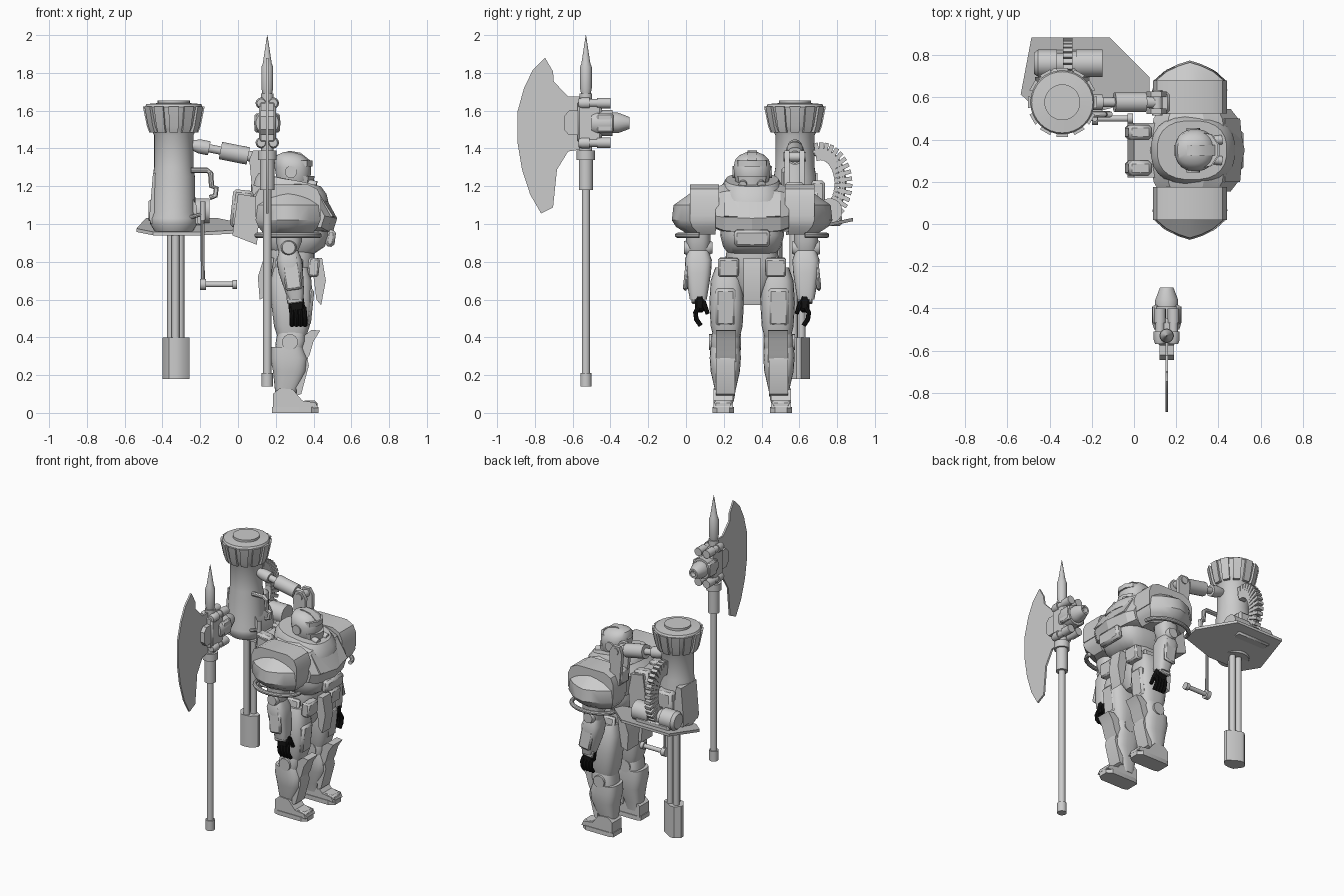
import bpy, bmesh, math
from mathutils import Vector as V, Euler

YC = 0.35  # symmetry plane of the armoured figure


def material(name, c):
    m = bpy.data.materials.new(name)
    m.diffuse_color = (c, c, c, 1)
    return m


GREY = material("light grey", 0.6)
BLACK = material("black", 0.006)


def solid(name, rings, mat=GREY, angle=35):
    """Skin a list of equal-length point rings and cap both ends."""
    bm = bmesh.new()
    vr = [[bm.verts.new(p) for p in r] for r in rings]
    n = len(vr[0])
    for a, b in zip(vr, vr[1:]):
        for i in range(n):
            j = (i + 1) % n
            bm.faces.new((a[i], a[j], b[j], b[i]))
    bm.faces.new(vr[0])
    bm.faces.new(vr[-1])
    bmesh.ops.recalc_face_normals(bm, faces=bm.faces)
    for f in bm.faces:
        f.smooth = True
    for e in bm.edges:
        e.smooth = e.calc_face_angle(0) < math.radians(angle)
    me = bpy.data.meshes.new(name)
    bm.to_mesh(me)
    bm.free()
    me.materials.append(mat)
    ob = bpy.data.objects.new(name, me)
    bpy.context.collection.objects.link(ob)
    return ob


def box(name, c, size, rot=(0, 0, 0), mat=GREY, bevel=0.0):
    m = Euler([math.radians(a) for a in rot]).to_matrix()
    sq = ((-.5, -.5), (.5, -.5), (.5, .5), (-.5, .5))
    rings = [[V(c) + m @ V((x * size[0], y * size[1], z * size[2])) for x, y in sq] for z in (-.5, .5)]
    ob = solid(name, rings, mat)
    if bevel:
        b = ob.modifiers.new("bevel", 'BEVEL')
        b.width, b.segments = bevel, 1
    return ob


def turned(name, start, direction, prof, n=20, mat=GREY):
    """Lathe: prof holds (distance along direction, radius)."""
    d = V(direction).normalized()
    u = d.orthogonal().normalized()
    w = d.cross(u)
    ts = [2 * math.pi * i / n for i in range(n)]
    return solid(name, [[V(start) + d * h + (u * math.cos(t) + w * math.sin(t)) * r for t in ts]
                        for h, r in prof], mat)


def rod(name, a, b, r0, r1=None, n=16, mat=GREY):
    d = V(b) - V(a)
    return turned(name, a, d, [(0, r0), (d.length, r0 if r1 is None else r1)], n, mat)


def tube(name, pts, r, ref, n=10):
    """Round bar along a planar path whose plane normal is ref."""
    pts = [V(p) for p in pts]
    rings = []
    for i, p in enumerate(pts):
        t = (pts[min(i + 1, len(pts) - 1)] - pts[max(i - 1, 0)]).normalized()
        u, w = V(ref), t.cross(V(ref)).normalized()
        rings.append([p + (u * math.cos(k * math.tau / n) + w * math.sin(k * math.tau / n)) * r for k in range(n)])
    return solid(name, rings)


def prism(name, pts, axis, lo, hi, taper=1.0, mat=GREY):
    """Extrude a 2D outline along axis, scaling the far end by taper."""
    cx, cy = [sum(p[i] for p in pts) / len(pts) for i in (0, 1)]
    put = {'x': lambda a, b, h: V((h, a, b)), 'y': lambda a, b, h: V((a, h, b)), 'z': lambda a, b, h: V((a, b, h))}[axis]
    return solid(name, [[put(cx + (a - cx) * k, cy + (b - cy) * k, h) for a, b in pts]
                        for h, k in ((lo, 1), (hi, taper))], mat)


def loft(name, secs, cy=YC, p=2.5, n=24, tilt=0.0, mat=GREY):
    """Stack of rounded sections: (z, centre x, half depth, half width)."""
    def sgn(v):
        return math.copysign(abs(v) ** (2 / p), v)
    ts = [math.tau * (i + .5) / n for i in range(n)]
    return solid(name, [[V((cx + rx * sgn(math.cos(t)), cy + ry * sgn(math.sin(t)), z + tilt * rx * math.cos(t)))
                         for t in ts] for z, cx, rx, ry in secs], mat)


# ---- axe ----
AX, AY = 0.155, -0.53
turned("axe_shaft", (AX, AY, 0), (0, 0, 1),
       [(.14, .03), (.21, .03), (.21, .022), (1.18, .022), (1.18, .038), (1.34, .038), (1.34, .05), (1.39, .05),
        (1.39, .034), (1.69, .034), (1.69, .026), (1.72, .032), (1.83, .032), (1.85, .024), (2.0, .001)])
blade = [(-.746, 1.88), (-.704, 1.807), (-.70, 1.754), (-.624, 1.675), (-.56, 1.675), (-.56, 1.394),
         (-.624, 1.384), (-.683, 1.288), (-.704, 1.087), (-.767, 1.056), (-.825, 1.156), (-.868, 1.288),
         (-.892, 1.43), (-.892, 1.595), (-.857, 1.722), (-.81, 1.817)]
prism("axe_blade", blade, 'x', AX - .006, AX + .006)
prism("axe_blade_socket", [(-.50, 1.47), (-.62, 1.47), (-.645, 1.50), (-.645, 1.57), (-.62, 1.60), (-.50, 1.60)],
      'x', AX - .035, AX + .035)
box("axe_head_block", (AX, -.51, 1.54), (.09, .13, .22), bevel=.012)
turned("axe_thruster", (AX, -.50, 1.535), (0, 1, 0),
       [(0, .06), (.03, .07), (.11, .07), (.11, .055), (.14, .055), (.20, .032), (.20, .02), (.17, .018)])
for z in (1.43, 1.64):
    for s in (-1, 1):
        turned("axe_side_cylinder", (AX + s * .032, -.57, z), (0, 1, 0),
               [(0, .022), (.02, .03), (.06, .03), (.06, .022), (.10, .022), (.10, .028), (.17, .028)], 14)
for s in (-1, 1):
    box("axe_side_panel", (AX + s * .052, -.43, 1.535), (.03, .09, .10), bevel=.008)

# ---- cannon ----
CX, CY = -0.34, 0.577
turned("cannon_body", (CX, CY, 0), (0, 0, 1),
       [(.96, .10), (1.0, .125), (1.03, .125), (1.06, .115), (1.25, .112), (1.30, .104), (1.47, .104), (1.50, .12),
        (1.52, .13), (1.62, .152), (1.635, .145), (1.64, .085), (1.655, .085)], 32)
for i in range(12):
    a = math.tau * i / 12
    rings = [[V((CX + r * math.cos(a + k), CY + r * math.sin(a + k), z)) for r, k in
              ((ri, -.17), (ro, -.17), (ro, .17), (ri, .17))] for z, ri, ro in
             ((1.485, .10, .132), (1.52, .11, .145), (1.622, .13, .166))]
    solid("crown_rib", rings)
prism("cannon_side_housing", [(-.47, 1.03), (-.45, 1.27), (-.41, 1.27), (-.40, 1.17), (-.26, 1.17), (-.22, 1.10),
                              (-.21, 1.0), (-.46, 1.0)], 'y', CY - .05, CY + .12)
box("cannon_rear_housing", (CX + .01, CY + .12, 1.12), (.13, .08, .22), bevel=.015)
for i in range(3):
    a = math.tau * i / 3 + .5
    x, y = CX + .01 + .028 * math.cos(a), .598 + .028 * math.sin(a)
    rod("cannon_barrel", (x, y, .38), (x, y, 1.0), .021)
muzzle = [(-.40, .60), (-.40, .625), (-.365, .656), (-.335, .656), (-.258, .61), (-.256, .585), (-.29, .552),
          (-.33, .545), (-.365, .55)]
prism("muzzle_block", muzzle, 'z', .18, .40)
# slanted plate beneath the cannon
plate = [(-.537, .615), (-.486, .885), (-.116, .885), (.073, .697), (.073, .60), (-.18, .53), (-.45, .53)]
solid("ammo_plate", [[V((x, y, .955 + .21 * (y - .6) + h)) for x, y in plate] for h in (0, .018)])
turned("ammo_drum", (-.475, .762, 1.07), (1, 0, 0),
       [(0, .05), (.02, .065), (.11, .065), (.11, .05), (.14, .05), (.14, .06), (.20, .06), (.20, .066), (.325, .066)])
box("drum_cradle", (-.31, .765, 1.02), (.26, .12, .06), bevel=.01)
# curved ammunition belt
for i in range(15):
    a = math.radians(100 - i * 145 / 14)
    c = (-.315, .715 + .118 * math.cos(a), 1.215 + .17 * math.sin(a))
    box("belt_link", c, (.045, .095, .022), (math.degrees(a), 0, 0))
tube("belt_core", [(-.315, .715 + .115 * math.cos(t), 1.215 + .17 * math.sin(t)) for t in
                   [math.radians(110 - 10 * k) for k in range(16)]], .02, (1, 0, 0))
# grips and crank handle
tube("upper_grip", [(-.25, .52, 1.285), (-.165, .52, 1.285), (-.145, .52, 1.27), (-.14, .52, 1.20), (-.115, .52, 1.19),
                    (-.12, .52, 1.15), (-.15, .52, 1.14)], .015, (0, 1, 0))
tube("crank_bar", [(-.27, .50, 1.03), (-.20, .50, 1.05), (-.188, .50, 1.04), (-.186, .50, .66)], .011, (0, 1, 0))
rod("crank_mount", (-.186, .50, 1.02), (-.186, .50, 1.12), .014)
turned("crank_handle", (-.20, .50, .68), (1, 0, 0),
       [(0, .03), (.03, .03), (.03, .015), (.17, .015), (.17, .024), (.195, .024)])
# support arm
turned("support_arm", (-.25, .577, 1.42), (.33, 0, -.065),
       [(0, .025), (.05, .038), (.10, .038), (.10, .022), (.16, .022), (.16, .047), (.31, .047), (.31, .028), (.37, .028)])
for y in (.535, .615):
    prism("support_link", [(.08, 1.39), (.13, 1.39), (.155, 1.35), (.15, 1.12), (.08, 1.12), (.06, 1.34)],
          'y', y - .013, y + .013)
rod("link_pin", (.11, .515, 1.355), (.11, .635, 1.355), .025)
box("link_base", (.12, .575, 1.17), (.10, .10, .10), bevel=.012)

# ---- torso ----
side = [(.10, .98), (.07, 1.14), (.15, 1.225), (.34, 1.23), (.44, 1.185), (.525, 1.03), (.50, .95), (.38, .94)]
solid("chest", [[V((.26 + (x - .26) * k, YC + y, 1.08 + (z - 1.08) * k)) for x, z in side]
                for y, k in ((-.195, .75), (-.15, .88), (0, 1), (.15, .88), (.195, .75))], angle=20)
for s in (-1, 1):
    prism("chest_panel", [(.43, 1.17), (.515, 1.035), (.44, 1.0), (.36, 1.14)], 'y', YC + s * .02, YC + s * .15, .85)
loft("belly", [(.84, .29, .11, .125), (.88, .30, .16, .155), (.94, .31, .175, .17), (1.0, .31, .17, .165)], p=3)
box("belly_plate", (.49, YC, .925), (.05, .19, .09), (0, 8, 0), bevel=.015)
loft("waist", [(.74, .28, .11, .13), (.78, .28, .125, .145), (.87, .28, .125, .135)], p=3)
loft("pelvis", [(.60, .28, .06, .04), (.68, .28, .10, .10), (.77, .28, .12, .14)], p=3)
loft("collar", [(1.16, .28, .20, .165), (1.20, .28, .19, .16), (1.235, .275, .165, .14)], tilt=-.22)
prism("backpack", [(0, 1.16), (.12, 1.14), (.10, .89), (-.03, .94)], 'y', .22, .48)
for s in (-1, 1):
    box("backpack_pod", (.02, YC + s * .085, 1.08), (.11, .07, .20), (0, 6, 0), bevel=.015)
    prism("rear_skirt", [(.14, .83), (.19, .82), (.16, .62), (.115, .60), (.105, .72)], 'y', YC + s * .015, YC + s * .14)
    box("belt_pouch", (.40, YC + s * .125, .77), (.06, .11, .10), (0, 5, 0), bevel=.01)
    box("side_skirt", (.27, YC + s * .165, .72), (.15, .035, .20), (s * 8, 0, 0), bevel=.012)
prism("front_skirt", [(.39, .82), (.445, .82), (.465, .70), (.44, .57), (.415, .60), (.40, .72)], 'y', YC - .045, YC + .045)

# ---- head ----
loft("helmet", [(1.18, .28, .07, .07), (1.23, .295, .09, .09), (1.30, .29, .097, .10), (1.34, .283, .09, .09),
                (1.365, .275, .07, .066), (1.38, .27, .03, .03)], p=2.3)
prism("helmet_crest", [(.19, 1.32), (.23, 1.37), (.27, 1.388), (.33, 1.378), (.385, 1.335), (.30, 1.32)],
      'y', YC - .025, YC + .025)
prism("brow", [(.30, .262), (.365, .275), (.395, .32), (.395, .38), (.365, .425), (.30, .438)], 'z', 1.305, 1.335)
prism("jaw_guard", [(.29, .255), (.37, .275), (.405, .325), (.405, .375), (.37, .425), (.29, .445)], 'z', 1.255, 1.19, .85)
for s in (-1, 1):
    rod("ear_disc", (.28, YC + s * .08, 1.275), (.28, YC + s * .105, 1.275), .032)
    rod("breather", (.37, YC + s * .045, 1.215), (.415, YC + s * .05, 1.205), .022)

# ---- mirrored limbs ----
for s in (-1, 1):
    def Y(o):
        return YC + s * o
    # shoulder
    arch = [(.09, 1.04), (.09, 1.14), (.11, 1.185), (.16, 1.21), (.37, 1.21), (.42, 1.185), (.44, 1.14), (.44, 1.04)]
    prism("shoulder_cap", arch, 'y', Y(.175), Y(.33))
    plan = [(.09, .19), (.09, .33), (.15, .38), (.21, .408), (.265, .425), (.32, .408), (.38, .38), (.44, .33), (.44, .19)]
    solid("shoulder_bowl", [[V((.265 + (x - .265) * k, Y(.2 + (o - .2) * j), z)) for x, o in plan]
                            for z, k, j in ((.945, .72, .62), (.985, .9, .9), (1.02, .98, 1), (1.10, .95, .96), (1.165, .75, .55))])
    tube("shoulder_rail", [(.265 - .165 * math.cos(t), Y(.28 + .115 * math.sin(t)), .94) for t in
                           [math.pi * k / 12 for k in range(13)]], .014, (0, 0, 1))
    # arm
    loft("upper_arm", [(.85, .265, .05, .055), (.91, .27, .07, .065), (1.02, .27, .07, .065)], Y(.285))
    turned("elbow", (.268, Y(.21), .875), (0, s, 0), [(0, .03), (.02, .042), (.13, .042), (.15, .034)])
    loft("forearm", [(.60, .305, .04, .045), (.64, .30, .05, .052), (.74, .28, .065, .068), (.81, .272, .068, .072),
                     (.86, .268, .05, .055)], Y(.285), p=3)
    box("forearm_guard", (.285, Y(.345), .74), (.09, .025, .18), (s * 6, -8, 0), bevel=.01)
    # hand
    box("palm", (.308, Y(.278), .585), (.085, .05, .10), (0, -8, 0), BLACK, .012)
    box("knuckle_guard", (.30, Y(.31), .605), (.085, .02, .05), (0, -8, 0), bevel=.006)
    for i in range(4):
        x = .28 + i * .023
        tube("finger", [(x, Y(.285), .56), (x + .004, Y(.30), .53), (x + .006, Y(.295), .495), (x + .006, Y(.272), .462)],
             .0125, (1, 0, 0), 8).data.materials[0] = BLACK
    rod("thumb", (.335, Y(.26), .59), (.35, Y(.235), .525), .015, .011, 8, BLACK)
    # leg
    loft("thigh", [(.40, .285, .075, .07), (.46, .285, .095, .085), (.58, .285, .11, .092), (.70, .28, .11, .085),
                   (.77, .28, .09, .06)], Y(.135), p=3)
    box("thigh_plate", (.375, Y(.14), .56), (.04, .11, .20), (0, 6, 0), bevel=.015)
    loft("knee", [(.33, .27, .075, .075), (.38, .28, .08, .08), (.43, .285, .075, .07)], Y(.14), p=3)
    prism("knee_guard", [(.34, .24), (.38, .31), (.40, .38), (.435, .435), (.39, .44), (.34, .40), (.31, .33)],
          'y', Y(.085), Y(.19))
    rod("knee_disc", (.275, Y(.06), .375), (.275, Y(.228), .375), .042)
    loft("shin", [(.06, .25, .05, .045), (.12, .255, .06, .055), (.22, .275, .09, .078), (.29, .27, .10, .083),
                  (.35, .26, .085, .08)], Y(.142), p=3)
    prism("shin_guard", [(.31, .09), (.335, .10), (.375, .25), (.36, .33), (.30, .30)], 'y', Y(.09), Y(.19))
    # foot
    prism("foot", [(.185, .025), (.185, .10), (.22, .13), (.29, .125), (.34, .065), (.41, .055), (.425, .025)],
          'y', Y(.10), Y(.205))
    sole = [(.18, .105), (.18, .20), (.21, .21), (.39, .21), (.425, .185), (.425, .12), (.39, .095), (.21, .095)]
    prism("sole", [(x, Y(o)) for x, o in sole], 'z', 0, .03)
    box("toe_cap", (.38, Y(.153), .045), (.08, .10, .04), bevel=.012)
